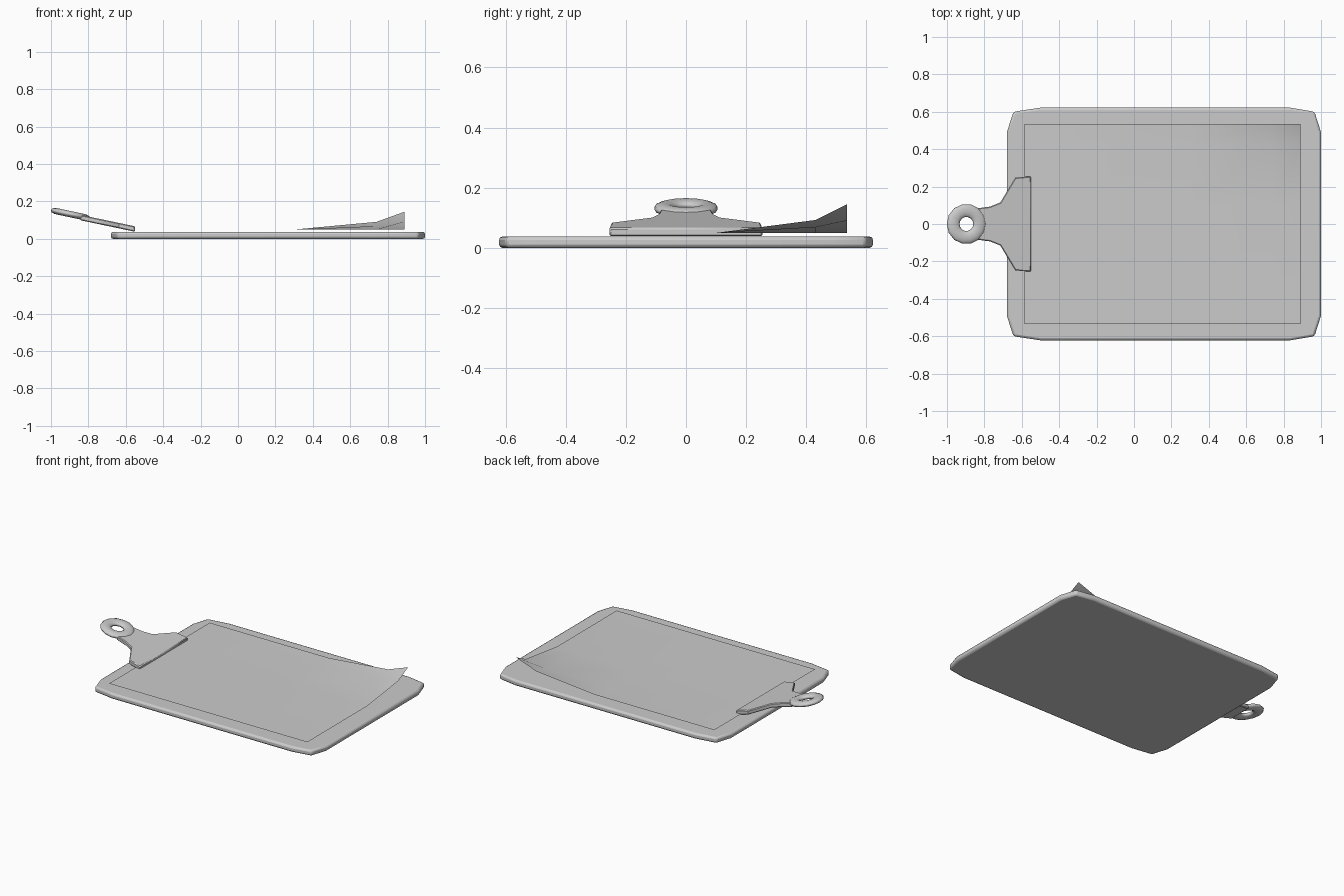
import bpy, bmesh, math

if "Cube" in bpy.data.objects:
    bpy.data.objects.remove(bpy.data.objects["Cube"])


def make_object(name, verts, faces, smooth_angle=40):
    me = bpy.data.meshes.new(name)
    me.from_pydata(verts, [], faces)
    bm = bmesh.new()
    bm.from_mesh(me)
    if len(faces) > 1 and name != "paper":
        bmesh.ops.recalc_face_normals(bm, faces=bm.faces)
    bm.to_mesh(me)
    bm.free()
    ob = bpy.data.objects.new(name, me)
    bpy.context.collection.objects.link(ob)
    smooth(ob, smooth_angle)
    return ob


def smooth(ob, angle):
    bpy.ops.object.select_all(action='DESELECT')
    ob.select_set(True)
    bpy.context.view_layer.objects.active = ob
    bpy.ops.object.shade_smooth_by_angle(angle=math.radians(angle))


def slab(name, outline, bottom, top, bevel, segments):
    """Closed solid from an outline, with bottom and top heights given by x."""
    n = len(outline)
    verts = [(x, y, bottom(x)) for x, y in outline] + [(x, y, top(x)) for x, y in outline]
    faces = [tuple(range(n))[::-1], tuple(range(n, 2 * n))]
    faces += [(i, (i + 1) % n, n + (i + 1) % n, n + i) for i in range(n)]
    ob = make_object(name, verts, faces)
    mod = ob.modifiers.new("soft_edges", 'BEVEL')
    mod.width, mod.segments = bevel, segments
    mod.limit_method, mod.angle_limit = 'ANGLE', math.radians(60)
    return ob


def mirrored(half):
    return half + [(x, -y) for x, y in reversed(half)]


# Board with clipped, rounded corners
board_half = [(1.0, 0.49), (0.965, 0.60), (0.835, 0.622),
              (-0.50, 0.622), (-0.645, 0.60), (-0.68, 0.49)]
slab("board", mirrored(board_half), lambda x: 0.0, lambda x: 0.038, 0.012, 2)

# Sheet of paper with one lifted corner
xs = [(-0.585, 0), (0.3, 0), (0.74, 0.43), (0.89, 1)]
ys = [(-0.535, 0), (0.1, 0), (0.43, 0.45), (0.535, 1)]
verts = [(x, y, 0.05 + 0.095 * fx * fy) for x, fx in xs for y, fy in ys]
faces = [(4 * i + j, 4 * i + 4 + j, 4 * i + 5 + j, 4 * i + j + 1)
         for i in range(3) for j in range(3)]
make_object("paper", verts, faces, 60)

# Sloping clip plate
clip_half = [(-0.55, 0.255), (-0.635, 0.248), (-0.715, 0.115),
             (-0.77, 0.093), (-0.845, 0.083)]


def clip_top(x):
    return 0.067 + 0.21 * (-0.55 - x)


slab("clip_plate", mirrored(clip_half), lambda x: clip_top(x) - 0.029, clip_top, 0.005, 1)

# Flattened hanging ring at the end of the clip
bpy.ops.mesh.primitive_torus_add(major_segments=14, minor_segments=10,
                                 major_radius=0.0725, minor_radius=0.035,
                                 location=(-0.896, 0, 0.132),
                                 rotation=(0, math.radians(12), 0))
ring = bpy.context.object
ring.name = "clip_ring"
ring.scale.z = 0.5
smooth(ring, 50)
